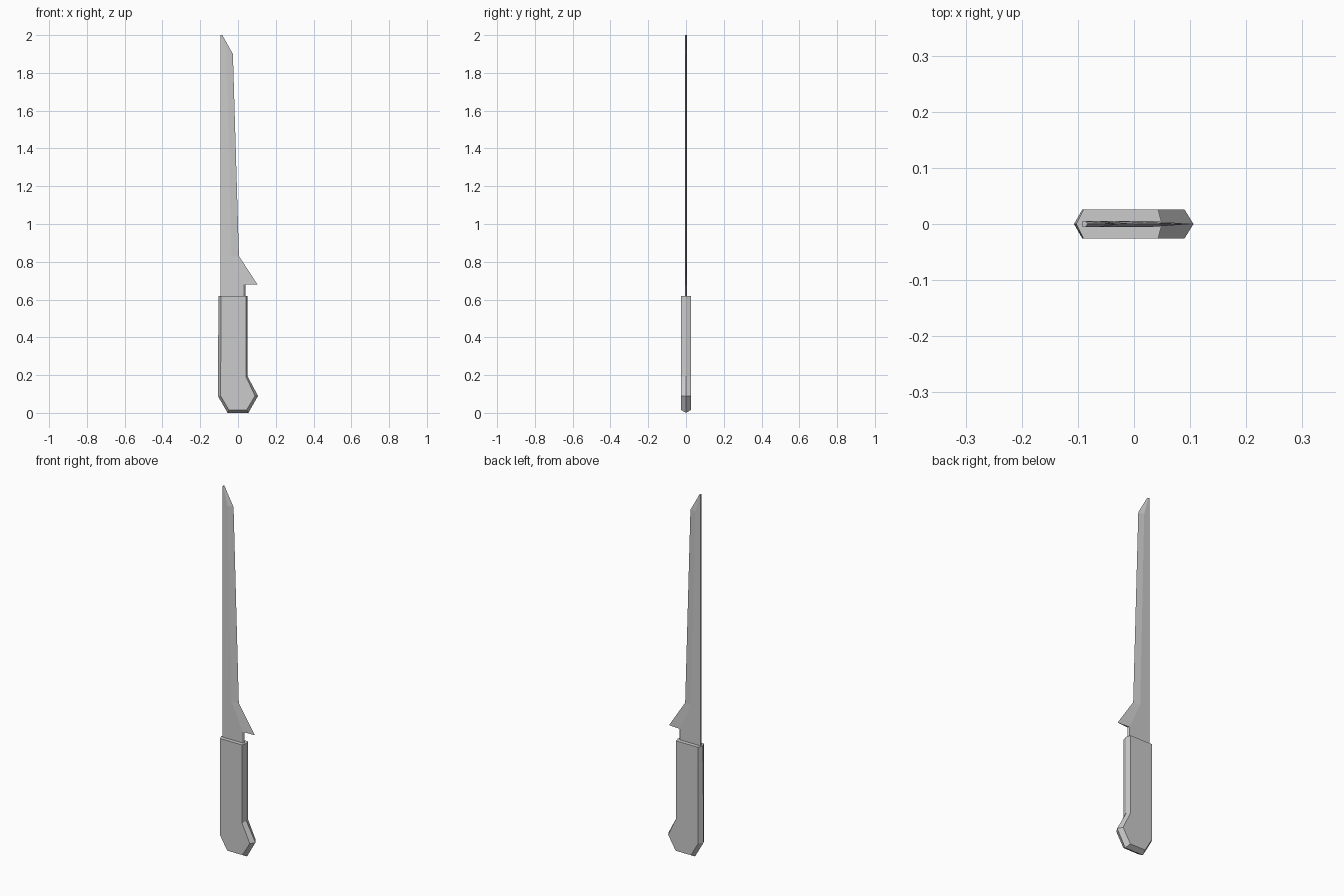
import bpy, bmesh

if "Cube" in bpy.data.objects:
    bpy.data.objects.remove(bpy.data.objects["Cube"])


def finish(bm, name):
    bmesh.ops.remove_doubles(bm, verts=bm.verts, dist=0.0001)
    bmesh.ops.dissolve_degenerate(bm, edges=bm.edges, dist=0.0001)
    bmesh.ops.recalc_face_normals(bm, faces=bm.faces)
    mesh = bpy.data.meshes.new(name)
    bm.to_mesh(mesh)
    bm.free()
    bpy.context.collection.objects.link(bpy.data.objects.new(name, mesh))


def loft(sections, name):
    """Skin closed cross-sections of equal length and cap both ends."""
    bm = bmesh.new()
    rings = [[bm.verts.new(p) for p in s] for s in sections]
    n = len(rings[0])
    for a, b in zip(rings, rings[1:]):
        for i in range(n):
            j = (i + 1) % n
            bm.faces.new((a[i], a[j], b[j], b[i]))
    bm.faces.new(rings[0])
    bm.faces.new(rings[-1])
    finish(bm, name)


# Handle: wide outline on the centre plane, inset outline on both flat sides
outer = [(-.103, .62), (-.107, .09), (-.055, 0), (.055, 0),
         (.106, .09), (.05, .195), (.05, .62)]
inner = [(-.09, .62), (-.092, .09), (-.048, .015), (.045, .015),
         (.09, .09), (.043, .19), (.043, .62)]
H = .026
loft([[(x, y, z) for x, z in prof]
      for prof, y in ((inner, -H), (outer, 0), (inner, H))], "handle")

# Blade: flat spine, bevel line and sharp edge; rows are z, bevel x, edge x
rows = [(.6, .033, .04), (.68, .033, .04), (.68, .033, .103),
        (.83, -.035, .005), (1.9, -.06, -.027), (2.0, -.086, -.083)]
T, SPINE = .005, -.092
loft([[(SPINE, -T, z), (r, -T, z), (e, 0, z), (r, T, z), (SPINE, T, z)]
      for z, r, e in rows], "blade")
